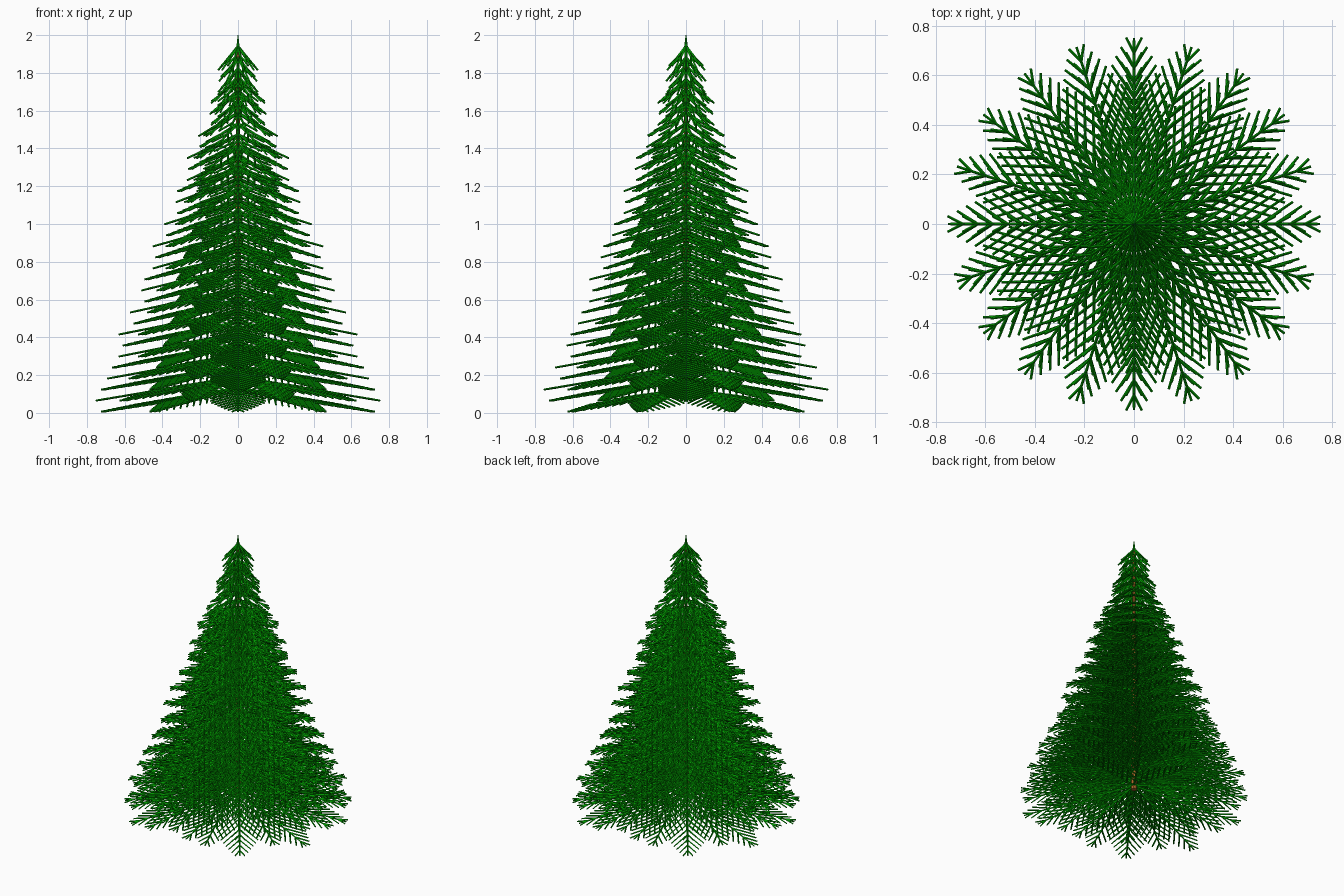
import bpy, bmesh, math
from mathutils import Vector

if "Cube" in bpy.data.objects:
    bpy.data.objects.remove(bpy.data.objects["Cube"])

LAYERS, STEP, DROP, NODE = 32, 0.0583, 0.125, 0.06


def material(name, color):
    m = bpy.data.materials.new(name)
    m.diffuse_color = color
    m.use_nodes = True
    m.node_tree.nodes["Principled BSDF"].inputs["Base Color"].default_value = m.diffuse_color
    return m


def finish(bm, name, mat):
    me = bpy.data.meshes.new(name)
    bm.to_mesh(me)
    bm.free()
    me.materials.append(mat)
    ob = bpy.data.objects.new(name, me)
    bpy.context.collection.objects.link(ob)
    return ob


def rod(bm, a, b, r0, r1, sides=4):
    """Tapered prism from a to b."""
    d = (b - a).normalized()
    ref = Vector((0, 0, 1)) if abs(d.z) < 0.95 else Vector((1, 0, 0))
    u = d.cross(ref).normalized()
    v = u.cross(d)
    rings = []
    for p, r in ((a, r0), (b, r1)):
        ring = []
        for i in range(sides):
            t = 2 * math.pi * i / sides
            ring.append(bm.verts.new(p + u * (r * math.cos(t)) + v * (r * math.sin(t))))
        rings.append(ring)
    lo, hi = rings
    for i in range(sides):
        j = (i + 1) % sides
        bm.faces.new((lo[j], lo[i], hi[i], hi[j]))
    bm.faces.new(lo)
    bm.faces.new(hi[::-1])


def branch(stems, twigs, angle, tip_z, reach):
    """One drooping flat spray: a stem with paired forward-swept twigs."""
    out = Vector((math.cos(angle), math.sin(angle), 0))
    side = Vector((-out.y, out.x, 0))
    base = Vector((0, 0, tip_z + DROP))
    along = out * reach - Vector((0, 0, DROP))
    rod(stems, base, base + along, 0.008, 0.005)
    d = along.normalized()
    count = max(1, round(reach / NODE))
    for n in range(1, count):
        start = base + along * (1 - n * NODE / reach)
        # twigs grow longer towards the trunk
        length = min(0.04 + 0.03 * n, 0.26)
        sweep = math.radians(min(22 + 5 * n, 34))
        for s in (-1, 1):
            end = start + (d * math.cos(sweep) + side * (s * math.sin(sweep))) * length
            rod(twigs, start, end, 0.006, 0.005)


green = material("needle_green", (0.0, 0.33, 0.0, 1))
brown = material("bark_brown", (0.4, 0.14, 0.02, 1))

# Whorls of ten sprays, alternately turned by half a step
stems, twigs = bmesh.new(), bmesh.new()
for k in range(LAYERS):
    reach = max(0.105, 0.75 - 0.06 * math.floor(0.38 * k + 0.2))
    for i in range(10):
        deg = 36 * i + (18 if k % 2 == 0 else 0)
        r = 0.6 if k == 0 and deg in (90, 270) else reach
        branch(stems, twigs, math.radians(deg), 0.007 + STEP * k, r)
finish(stems, "branch_stems", green)
finish(twigs, "needle_twigs", green)

# Trunk
bm = bmesh.new()
rod(bm, Vector((0, 0, 0.1)), Vector((0, 0, 1.94)), 0.02, 0.008, 8)
finish(bm, "trunk", brown)

# Leader shoot at the top
bm = bmesh.new()
rod(bm, Vector((0, 0, 1.92)), Vector((0, 0, 2.0)), 0.012, 0.002, 6)
finish(bm, "top_shoot", green)
